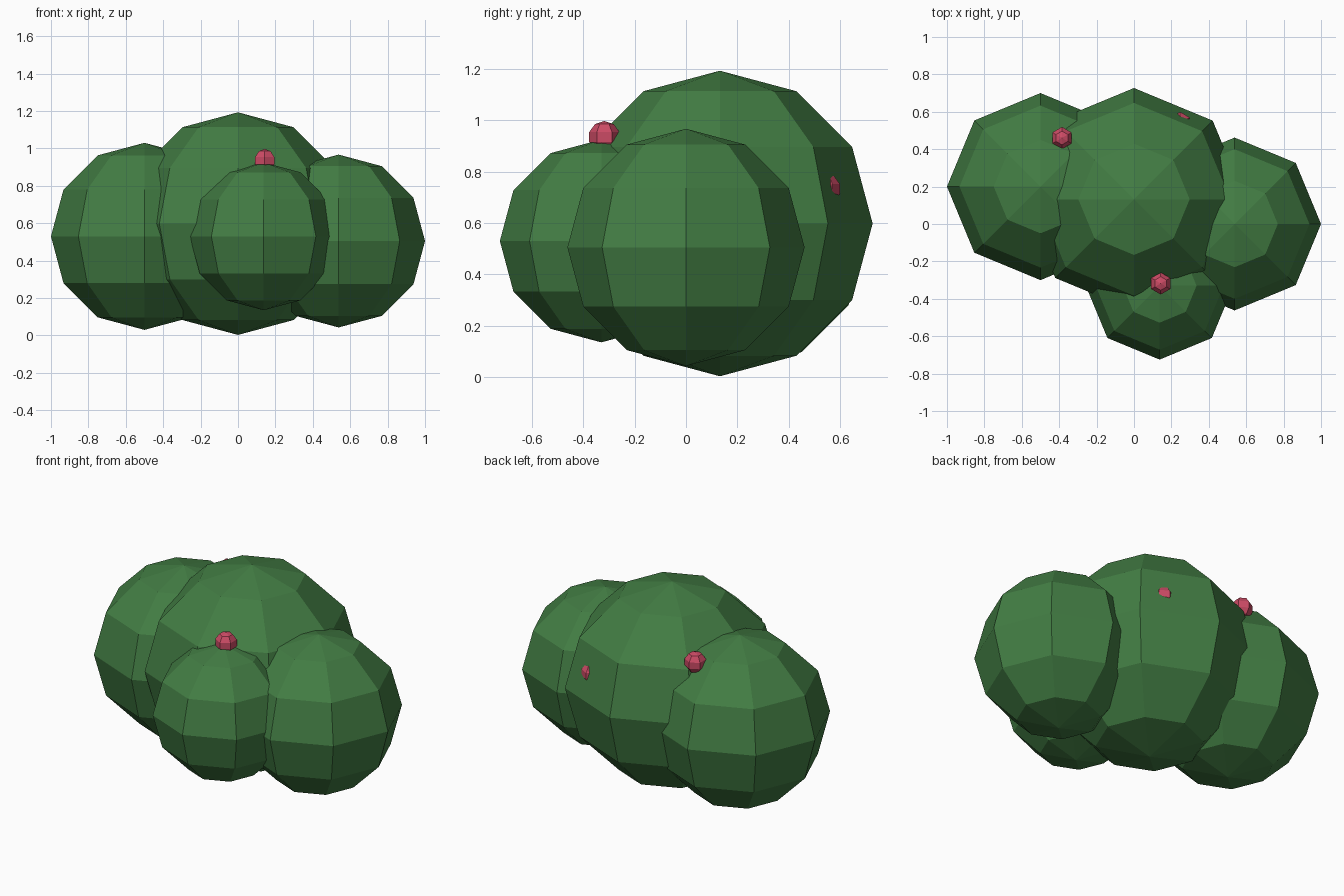
import bpy

if "Cube" in bpy.data.objects:
    bpy.data.objects.remove(bpy.data.objects["Cube"])


def material(name, color):
    m = bpy.data.materials.new(name)
    m.diffuse_color = (*color, 1)
    m.use_nodes = True
    m.node_tree.nodes["Principled BSDF"].inputs["Base Color"].default_value = m.diffuse_color
    return m


leaf = material("leaf green", (0.055, 0.205, 0.057))
berry = material("berry red", (0.60, 0.07, 0.13))


def ball(name, location, radius, segments, rings, mat):
    bpy.ops.mesh.primitive_uv_sphere_add(segments=segments, ring_count=rings,
                                         radius=radius, location=location)
    ob = bpy.context.object
    ob.name = name
    ob.data.materials.append(mat)
    return ob


# Overlapping low-poly foliage clumps
for name, loc, r in [
    ("foliage_middle", (0, 0.132, 0.598), 0.595),
    ("foliage_left", (-0.50, 0.20, 0.53), 0.50),
    ("foliage_right", (0.538, 0, 0.505), 0.462),
    ("foliage_front", (0.137, -0.33, 0.53), 0.395),
]:
    ball(name, loc, r, 8, 6, leaf)

# Small berries, the back one mostly sunk into the foliage
for name, loc in [
    ("berry_front", (0.143, -0.318, 0.935)),
    ("berry_left", (-0.385, 0.46, 0.935)),
    ("berry_back", (0.247, 0.54, 0.733)),
]:
    ball(name, loc, 0.062, 6, 5, berry)
